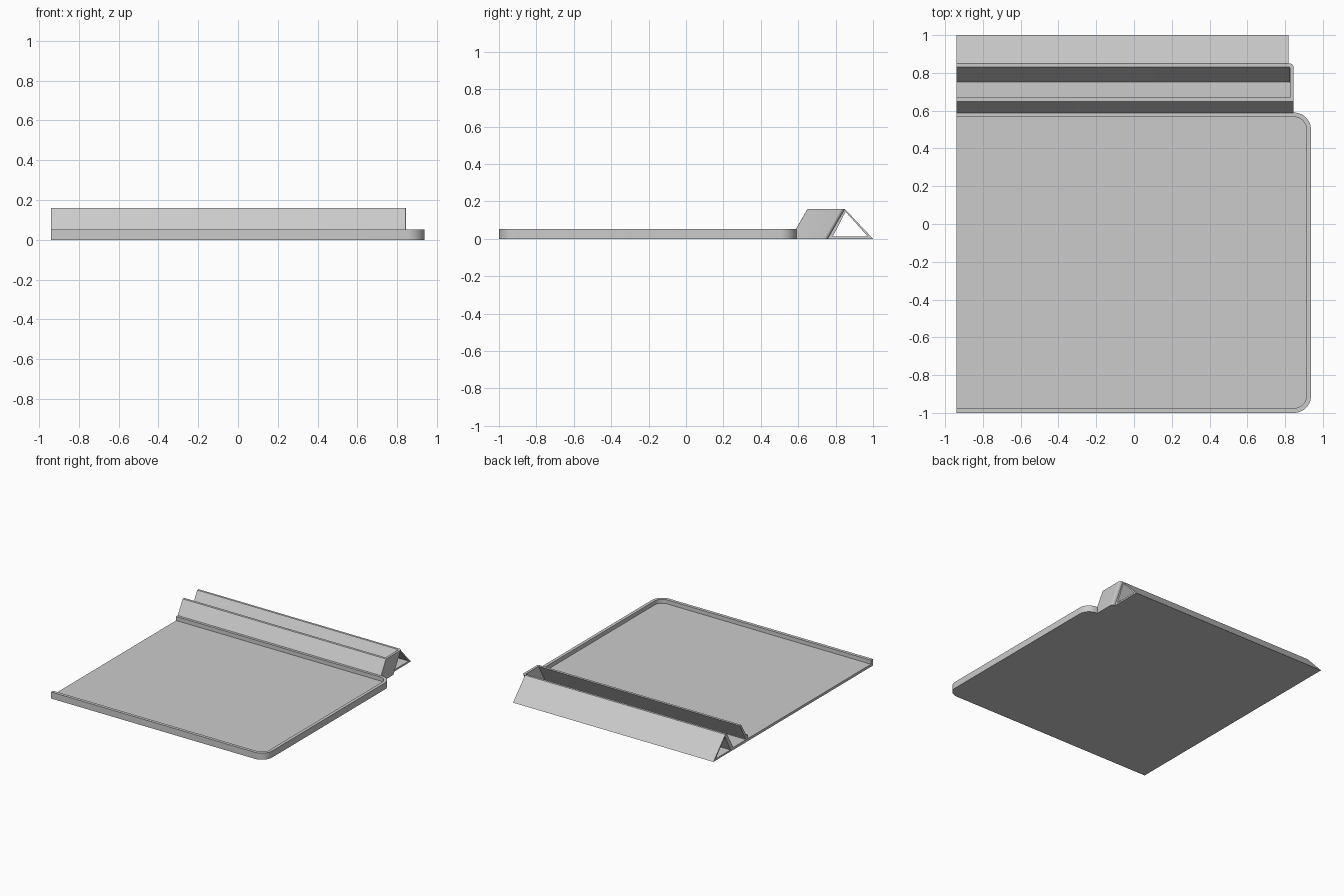
import bpy, bmesh, math

cube = bpy.data.objects.get("Cube")
if cube:
    bpy.data.objects.remove(cube, do_unlink=True)

# Single grey plastic
grey = bpy.data.materials.new("plain grey")
grey.use_nodes = True
colour = (0.6, 0.6, 0.6, 1)
grey.diffuse_color = colour
grey.node_tree.nodes["Principled BSDF"].inputs["Base Color"].default_value = colour

END = -0.94           # flat open end shared by all parts
HEIGHT = 0.16         # top of the trough and the support
LEAN = 0.578          # backward shift per unit of height


def finish(name, bm):
    bmesh.ops.recalc_face_normals(bm, faces=bm.faces[:])
    mesh = bpy.data.meshes.new(name)
    bm.to_mesh(mesh)
    bm.free()
    mesh.materials.append(grey)
    obj = bpy.data.objects.new(name, mesh)
    bpy.context.collection.objects.link(obj)
    bpy.ops.object.select_all(action="DESELECT")
    bpy.context.view_layer.objects.active = obj
    obj.select_set(True)
    bpy.ops.object.shade_smooth_by_angle(angle=math.radians(30))
    return obj


def outline(x1, y0, y1, r_front, r_back, steps=10):
    """Path from the open end, round both far corners and back."""
    pts = [(END, y0)]
    for r, cy, start in ((r_front, y0 + r_front, -90), (r_back, y1 - r_back, 0)):
        for i in range(steps + 1):
            a = math.radians(start + 90 * i / steps)
            pts.append((x1 - r + r * math.cos(a), cy + r * math.sin(a)))
    return pts + [(END, y1)]


def open_tray(name, outer, inner, floor, height, lean=0):
    """Walled tray with one open end, optionally leaning backwards."""
    bm = bmesh.new()

    def ring(path, z):
        return [bm.verts.new((x, y + lean * z, z)) for x, y in path]

    base, rim_out = ring(outer, 0), ring(outer, height)
    rim_in, bed = ring(inner, height), ring(inner, floor)
    rings = (base, rim_out, rim_in, bed)
    bm.faces.new(base)
    bm.faces.new(bed)
    for a, b in zip(rings, rings[1:]):
        for i in range(len(a) - 1):
            bm.faces.new((a[i], a[i + 1], b[i + 1], b[i]))
    bm.faces.new([r[0] for r in rings] + [r[-1] for r in reversed(rings)])
    return finish(name, bm)


# Wide shallow tray
open_tray("tray",
          outline(0.937, -1.0, 0.59, 0.09, 0.09),
          outline(0.912, -0.975, 0.567, 0.065, 0.065),
          0.02, 0.052)

# Leaning trough behind the tray
open_tray("trough",
          outline(0.844, 0.557, 0.757, 0.002, 0.02),
          outline(0.825, 0.577, 0.739, 0.001, 0.004),
          0.02, HEIGHT, LEAN)

# Hollow triangular support along the back
bm = bmesh.new()
sections = []
for x in (END, 0.817):
    for profile in (((0.757, 0), (0.8495, HEIGHT), (1.0, 0)),
                    ((0.785, 0.013), (0.853, 0.145), (0.972, 0.013))):
        sections.append([bm.verts.new((x, y, z)) for y, z in profile])
near_out, near_in, far_out, far_in = sections
for a, b in ((near_out, near_in), (near_in, far_in),
             (far_in, far_out), (far_out, near_out)):
    for i in range(3):
        j = (i + 1) % 3
        bm.faces.new((a[i], a[j], b[j], b[i]))
finish("back_support", bm)
